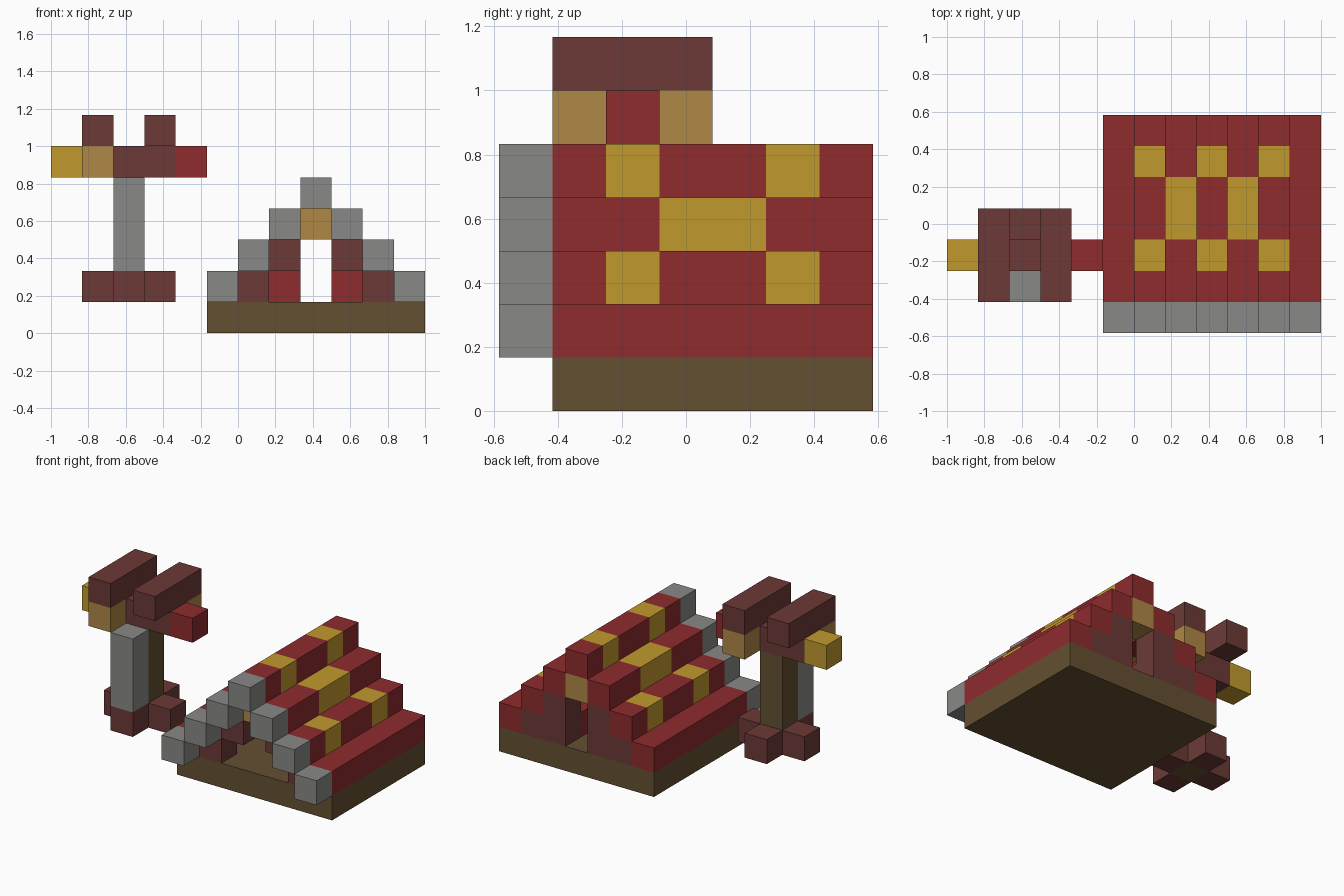
import bpy
import bmesh

cube = bpy.data.objects.get("Cube")
if cube:
    bpy.data.objects.remove(cube, do_unlink=True)

U = 1 / 6  # side of one block


def material(name, rgb):
    m = bpy.data.materials.new(name)
    m.use_nodes = True
    m.diffuse_color = (*rgb, 1)
    m.node_tree.nodes["Principled BSDF"].inputs["Base Color"].default_value = (*rgb, 1)
    return m


GREY = material("grey_stone", (0.25, 0.25, 0.245))
RED = material("red", (0.275, 0.025, 0.027))
YELLOW = material("gold", (0.53, 0.32, 0.027))
BROWN = material("dark_brown", (0.15, 0.042, 0.037))
TAN = material("tan_wood", (0.43, 0.246, 0.061))
EARTH = material("earth_brown", (0.13, 0.08, 0.032))


def block(name, mat, start, size=(1, 1, 1)):
    """Box given by its first grid cell and its size in cells."""
    bm = bmesh.new()
    bmesh.ops.create_cube(bm, size=1)
    for v in bm.verts:
        cell = [s + n * (c + 0.5) for s, n, c in zip(start, size, v.co)]
        v.co = ((cell[0] - 6) * U, (cell[1] - 3.5) * U, cell[2] * U)
    mesh = bpy.data.meshes.new(name)
    bm.to_mesh(mesh)
    bm.free()
    mesh.materials.append(mat)
    obj = bpy.data.objects.new(name, mesh)
    bpy.context.collection.objects.link(obj)
    return obj


# House floor
block("house_floor", EARTH, (5, 1, 0), (7, 6, 1))

# Stepped roof: runs of (colour, start, length) along y for each step
PLAIN = [(RED, 1, 6)]
SPOTS = [(RED, 1, 1), (YELLOW, 2, 1), (RED, 3, 2), (YELLOW, 5, 1), (RED, 6, 1)]
CENTRE = [(RED, 1, 2), (YELLOW, 3, 2), (RED, 5, 2)]
for step, runs in enumerate([PLAIN, SPOTS, CENTRE, SPOTS]):
    for x in sorted({5 + step, 11 - step}):
        block("roof_front_trim", GREY, (x, 0, step + 1))
        for mat, y, length in runs:
            block("roof_step", mat, (x, y, step + 1), (1, length, 1))

# Gable walls, front and back
for y in (1, 6):
    block("door_lintel", TAN, (8, y, 3))
    for outer, inner in ((6, 7), (10, 9)):
        block("wall_low", BROWN, (outer, y, 1))
        block("wall_high", BROWN, (inner, y, 2))
for x in (7, 9):
    block("back_wall_jamb", BROWN, (x, 6, 1))
    block("inner_seat", RED, (x, 5, 1))

# Tower: cross-shaped foot around a post, with a stone front
block("tower_post", EARTH, (2, 2, 1), (1, 1, 4))
block("tower_stone", GREY, (2, 1, 2), (1, 1, 3))
for x, y in ((1, 2), (3, 2), (2, 1), (2, 3)):
    block("tower_foot", BROWN, (x, y, 1))

# Cross beam with coloured ends, two top rails and their brackets
block("cross_beam", BROWN, (1, 2, 5), (3, 1, 1))
block("beam_gold_end", YELLOW, (0, 2, 5))
block("beam_red_end", RED, (4, 2, 5))
for x, bracket_y in ((1, 1), (3, 3)):
    block("top_rail", BROWN, (x, 1, 6), (1, 3, 1))
    block("rail_bracket", TAN, (x, bracket_y, 5))
